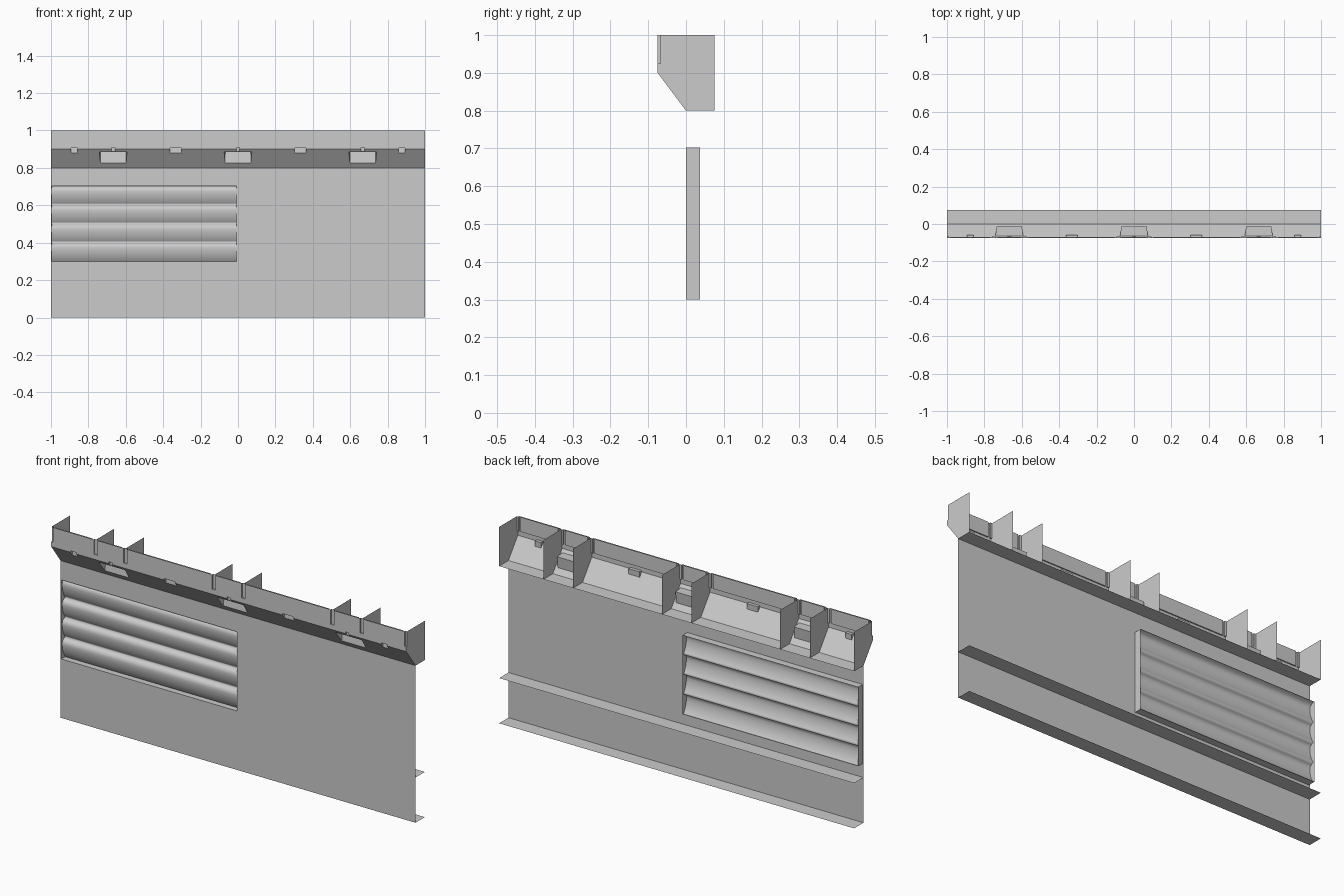
import bpy, bmesh
from mathutils import Vector

if "Cube" in bpy.data.objects:
    bpy.data.objects.remove(bpy.data.objects["Cube"])


def finish(name, bm, weld=True):
    if weld:
        bmesh.ops.remove_doubles(bm, verts=bm.verts, dist=1e-5)
    me = bpy.data.meshes.new(name)
    bm.to_mesh(me)
    bm.free()
    ob = bpy.data.objects.new(name, me)
    bpy.context.collection.objects.link(ob)
    return ob


def poly(bm, pts):
    return bm.faces.new([bm.verts.new(p) for p in pts])


def wall_rect(bm, x0, x1, z0, z1, y=0.0):
    poly(bm, [(x0, y, z0), (x1, y, z0), (x1, y, z1), (x0, y, z1)])


def shelf_rect(bm, x0, x1, y0, y1, z):
    poly(bm, [(x0, y0, z), (x1, y0, z), (x1, y1, z), (x0, y1, z)])


def prism(bm, profile, xc, half):
    """Closed prism of a (y, z) profile; half is a function of y."""
    n = len(profile)
    a = [bm.verts.new((xc - half(y), y, z)) for y, z in profile]
    b = [bm.verts.new((xc + half(y), y, z)) for y, z in profile]
    bm.faces.new(a)
    bm.faces.new(b[::-1])
    for i in range(n):
        j = (i + 1) % n
        bm.faces.new((a[j], a[i], b[i], b[j]))


X0, X1, Z0, Z1 = -0.995, -0.007, 0.30, 0.703   # vent opening
DEPTH = 0.037
DIVIDERS = [-1, -0.75, -0.583, -0.083, 0.083, 0.583, 0.75, 1]
PROFILE = [(-0.075, 1), (-0.075, 0.9), (0, 0.8), (0.075, 0.8), (0.075, 1)]

# trough solid, hollowed after the recesses are cut
bm = bmesh.new()
prism(bm, PROFILE, 0, lambda y: 1.0)
bmesh.ops.recalc_face_normals(bm, faces=bm.faces)
trough = finish("trough", bm)

# cutters: seam slots, large lamp pockets, small corner pockets
bm = bmesh.new()
for x in DIVIDERS:
    prism(bm, [(-0.1, 0.925), (-0.068, 0.925), (-0.068, 1.1), (-0.1, 1.1)], x, lambda y: 0.01)
for x in (-0.667, 0, 0.667):
    prism(bm, [(-0.09, 0.885), (-0.013, 0.885), (-0.0212, 0.817), (-0.09, 0.817)],
          x, lambda y: 0.068 + 0.118 * (-0.013 - y))
    prism(bm, [(-0.1, 0.909), (-0.066, 0.909), (-0.066, 0.87), (-0.1, 0.87)], x, lambda y: 0.009)
for x, w in ((-0.875, 0.017), (-0.333, 0.031), (0.333, 0.031), (0.875, 0.017)):
    prism(bm, [(-0.1, 0.907), (-0.058, 0.907), (-0.06, 0.86), (-0.1, 0.86)], x, lambda y, w=w: w)
bmesh.ops.recalc_face_normals(bm, faces=bm.faces)
cutter = finish("recess_cutter", bm)
cutter.hide_render = True

mod = trough.modifiers.new("recesses", 'BOOLEAN')
mod.operation = 'DIFFERENCE'
mod.solver = 'EXACT'
mod.object = cutter
bpy.context.view_layer.update()
bm = bmesh.new()
bm.from_mesh(trough.evaluated_get(bpy.context.evaluated_depsgraph_get()).to_mesh())
trough.modifiers.clear()
bm.normal_update()
open_faces = [f for f in bm.faces
              if all(v.co.z > 0.999 for v in f.verts) or all(v.co.y > 0.0745 for v in f.verts)]
bmesh.ops.delete(bm, geom=open_faces, context='FACES')
bm.to_mesh(trough.data)
bm.free()
bpy.data.objects.remove(cutter)

# inner dividers, notched around the seam slots
bm = bmesh.new()
for x in DIVIDERS[1:-1]:
    pts = [(-0.068, 1), (-0.068, 0.925), (-0.075, 0.925)] + PROFILE[1:]
    poly(bm, [(x, y, z) for y, z in pts])
finish("trough_dividers", bm)

# backing strips behind the front lip
bm = bmesh.new()
for a, b in zip(DIVIDERS, DIVIDERS[1:]):
    a, b = a + 0.02, b - 0.02
    wall_rect(bm, a, b, 0.925, 1, -0.069)
    shelf_rect(bm, a, b, -0.075, -0.069, 0.925)
    for x in (a, b):
        poly(bm, [(x, -0.075, 0.925), (x, -0.069, 0.925), (x, -0.069, 1), (x, -0.075, 1)])
finish("lip_backing", bm)

# main wall sheet around the vent opening
bm = bmesh.new()
wall_rect(bm, -1, 1, 0, Z0)
wall_rect(bm, -1, 1, Z1, 0.8)
wall_rect(bm, -1, X0, Z0, Z1)
wall_rect(bm, X1, 1, Z0, Z1)
finish("wall_panel", bm, weld=False)

# stiffening flanges on the back
bm = bmesh.new()
for z in (0, 0.23):
    shelf_rect(bm, -1, 1, 0, 0.075, z)
finish("back_flanges", bm)

# vent frame
bm = bmesh.new()
for z in (Z0, Z1):
    shelf_rect(bm, X0, X1, 0, DEPTH, z)
for x in (X0, X1):
    poly(bm, [(x, 0, Z0), (x, DEPTH, Z0), (x, DEPTH, Z1), (x, 0, Z1)])
finish("vent_frame", bm)

# vent slats: one sheet with a repeated curved profile
SLAT = [(0.031, 0), (0.017, 0.05), (0.008, 0.14), (0.006, 0.28), (0.008, 0.45),
        (0.012, 0.62), (0.018, 0.78), (0.025, 0.91)]
pitch = (Z1 - Z0) / 4
path = [(y, Z1 - pitch * (i + t)) for i in range(4) for y, t in SLAT] + [(0.031, Z0)]
bm = bmesh.new()
left = [bm.verts.new((X0, y, z)) for y, z in path]
right = [bm.verts.new((X1, y, z)) for y, z in path]
for i in range(len(path) - 1):
    f = bm.faces.new((left[i], left[i + 1], right[i + 1], right[i]))
    f.smooth = True
finish("vent_slats", bm)
